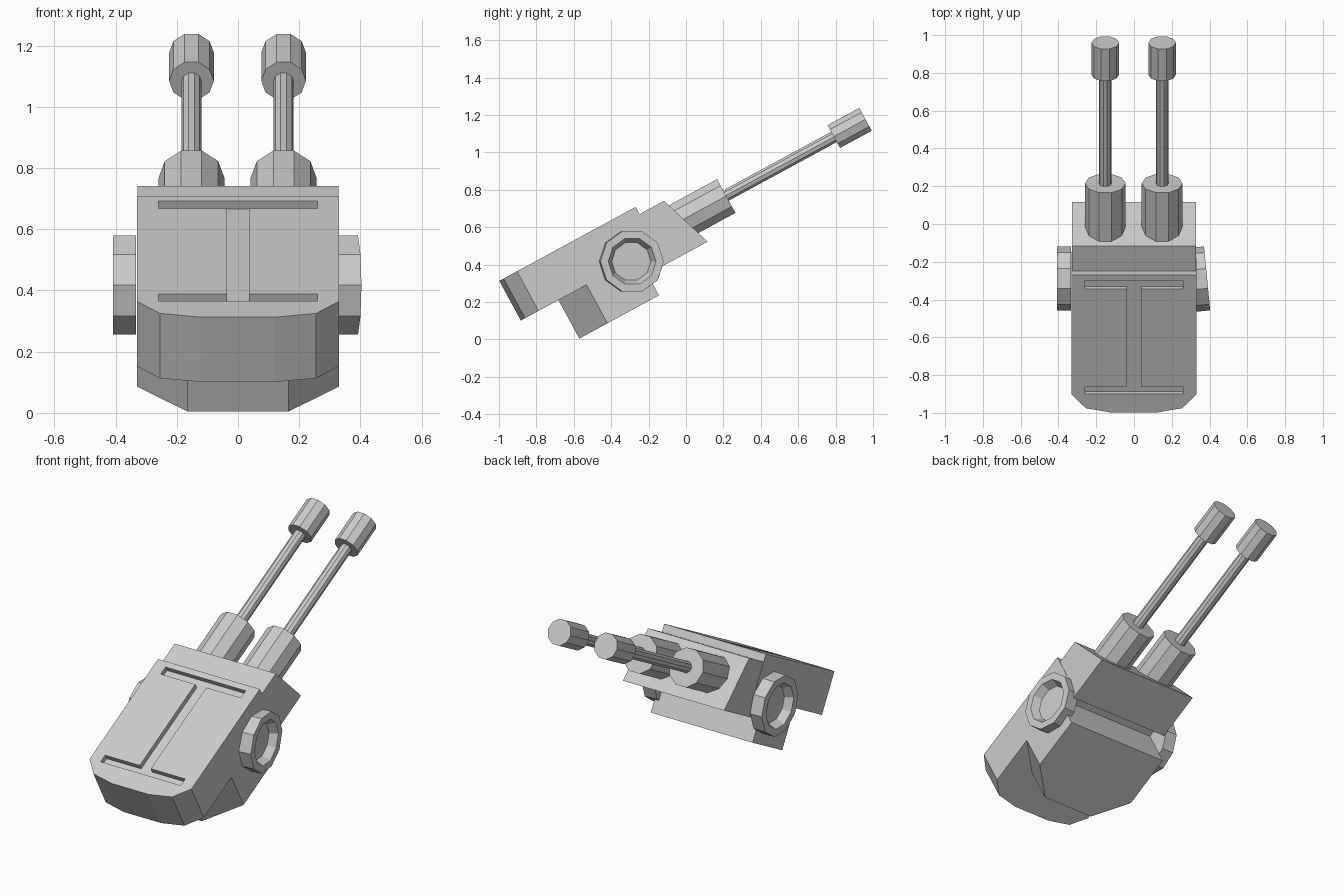
import bpy, bmesh, math
from mathutils import Matrix, Vector

if "Cube" in bpy.data.objects:
    bpy.data.objects.remove(bpy.data.objects["Cube"])

TILT = Matrix.Rotation(math.radians(28.5), 4, 'X')   # whole gun points upward


def finish(name, bm, matrix):
    bm.transform(matrix)
    bmesh.ops.recalc_face_normals(bm, faces=bm.faces)
    mesh = bpy.data.meshes.new(name)
    bm.to_mesh(mesh)
    bm.free()
    ob = bpy.data.objects.new(name, mesh)
    bpy.context.collection.objects.link(ob)
    return ob


def prism(name, pts, lo, hi, place):
    """Extrude a 2D outline; place(p, q, depth) gives tilted-frame coordinates."""
    bm = bmesh.new()
    face = bm.faces.new([bm.verts.new(place(p, q, lo)) for p, q in pts])
    ext = bmesh.ops.extrude_face_region(bm, geom=[face])
    shift = Vector(place(0, 0, hi)) - Vector(place(0, 0, lo))
    bmesh.ops.translate(bm, vec=shift, verts=[v for v in ext['geom'] if isinstance(v, bmesh.types.BMVert)])
    return finish(name, bm, TILT)


def lathe(name, profile, matrix, sides=10):
    """Revolve (radius, height) points around local z, capping both ends."""
    bm = bmesh.new()
    rings = []
    for r, h in profile:
        rings.append([bm.verts.new((r * math.cos(2 * math.pi * i / sides),
                                    r * math.sin(2 * math.pi * i / sides), h))
                      for i in range(sides)])
    for a, b in zip(rings, rings[1:]):
        for i in range(sides):
            j = (i + 1) % sides
            bm.faces.new((a[i], a[j], b[j], b[i]))
    bm.faces.new(rings[0][::-1])
    bm.faces.new(rings[-1])
    return finish(name, bm, matrix)


def mirrored(half):
    return half + [(-x, y) for x, y in reversed(half)]


def plan(x, y, d):
    return (x, y, d)


def side(y, z, d):
    return (d, y, z)


# Upper housing with rounded rear
housing = prism("upper_housing",
                mirrored([(0.12, -0.728), (0.255, -0.702), (0.33, -0.62), (0.33, 0.101)]),
                0.51, 0.751, plan)

# I-shaped recess in the top of the housing
cutter = prism("recess_cutter",
               mirrored([(0.26, -0.617), (0.26, -0.57), (0.036, -0.57),
                         (0.036, 0.015), (0.26, 0.015), (0.26, 0.066)]),
               0.722, 0.85, plan)
cutter.hide_render = True
mod = housing.modifiers.new("recess", 'BOOLEAN')
mod.operation = 'DIFFERENCE'
mod.solver = 'EXACT'
mod.object = cutter
bpy.context.view_layer.objects.active = housing
bpy.ops.object.modifier_apply(modifier=mod.name)
bpy.data.objects.remove(cutter)

# Lower housing with chamfered rear corners
prism("lower_housing",
      mirrored([(0.165, -0.499), (0.33, -0.328), (0.33, -0.015)]),
      0.276, 0.512, plan)

# Sloped gun mount block
prism("gun_mount", [(0.07, 0.404), (0.351, 0.404), (0.25, 0.707), (0.07, 0.707)],
      -0.328, 0.328, side)

# Twin barrels: sleeve, rod, muzzle
for label, x in (("left", -0.152), ("right", 0.149)):
    for part, r, a, b, w in (("sleeve", 0.108, 0.22, 0.555, 0.571),
                             ("barrel", 0.033, 0.50, 1.25, 0.574),
                             ("muzzle", 0.073, 1.212, 1.405, 0.576)):
        m = TILT @ Matrix.Translation((x, 0, w)) @ Matrix.Rotation(-math.pi / 2, 4, 'X')
        lathe(f"{label}_{part}", [(r, a), (r, b)], m)

# Dished side pivots; the right one sits slightly skewed
dish = [(0.17, -0.075), (0.17, 0), (0.128, 0), (0.105, -0.045)]
for label, sgn, x, skew in (("left", -1, -0.408, 0), ("right", 1, 0.387, 5.5)):
    m = (Matrix.Translation((x, -0.288, 0.417)) @ Matrix.Rotation(math.radians(skew), 4, 'Z')
         @ Matrix.Rotation(sgn * math.pi / 2, 4, 'Y') @ Matrix.Rotation(math.pi / 2, 4, 'Z'))
    lathe(f"{label}_pivot", dish, m)
